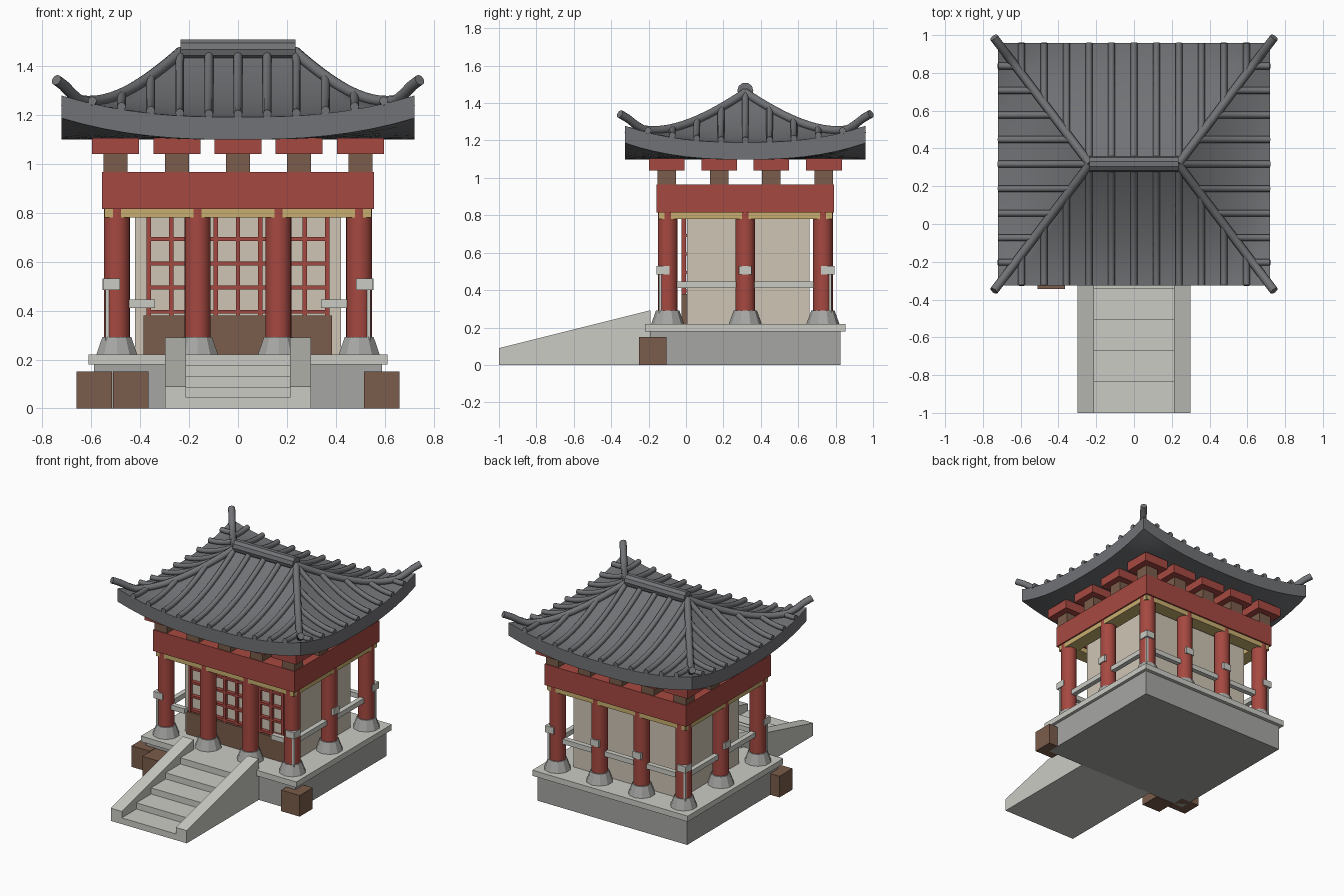
import bpy, bmesh, math
from mathutils import Vector

if "Cube" in bpy.data.objects:
    bpy.data.objects.remove(bpy.data.objects["Cube"])

CY = 0.317                      # centre line of the hall
CX, CD = 0.495, 0.415           # column offsets from that centre
HX, HY, RX = 0.72, 0.642, 0.233 # eave half sizes, ridge half length


def mat(name, r, g, b):
    m = bpy.data.materials.new(name)
    m.diffuse_color = (r, g, b, 1)
    m.use_nodes = True
    m.node_tree.nodes["Principled BSDF"].inputs["Base Color"].default_value = m.diffuse_color
    return m


RED = mat("red_paint", .38, .066, .052)
BROWN = mat("brown_wood", .195, .107, .069)
GOLD = mat("gold_trim", .58, .43, .16)
CREAM = mat("cream_wall", .62, .56, .46)
TILE = mat("roof_tile", .165, .17, .18)
STONE = mat("stone", .38, .38, .37)
PALE = mat("pale_stone", .6, .6, .56)


def add(name, bm, m, smooth=False):
    bmesh.ops.recalc_face_normals(bm, faces=bm.faces)
    me = bpy.data.meshes.new(name)
    bm.to_mesh(me)
    bm.free()
    o = bpy.data.objects.new(name, me)
    bpy.context.collection.objects.link(o)
    me.materials.append(m)
    if smooth:
        bpy.ops.object.select_all(action='DESELECT')
        o.select_set(True)
        bpy.context.view_layer.objects.active = o
        bpy.ops.object.shade_smooth_by_angle(angle=math.radians(35))
    return o


def box(name, m, x0, x1, y0, y1, z0, z1):
    bm = bmesh.new()
    bmesh.ops.create_cube(bm, size=1)
    for v in bm.verts:
        v.co = ((x0 + x1) / 2 + v.co.x * (x1 - x0),
                (y0 + y1) / 2 + v.co.y * (y1 - y0),
                (z0 + z1) / 2 + v.co.z * (z1 - z0))
    return add(name, bm, m)


def cbox(name, m, x, y, w, d, z0, z1):
    return box(name, m, x - w / 2, x + w / 2, y - d / 2, y + d / 2, z0, z1)


def cone(name, m, x, y, r0, r1, z0, z1, n, smooth=False):
    bm = bmesh.new()
    bmesh.ops.create_cone(bm, cap_ends=True, segments=n, radius1=r0, radius2=r1, depth=z1 - z0)
    bmesh.ops.translate(bm, verts=bm.verts, vec=(x, y, (z0 + z1) / 2))
    return add(name, bm, m, smooth)


def extrude_x(name, m, prof, x0, x1):
    bm = bmesh.new()
    f = bm.faces.new([bm.verts.new((x0, y, z)) for y, z in prof])
    r = bmesh.ops.extrude_face_region(bm, geom=[f])
    bmesh.ops.translate(bm, vec=(x1 - x0, 0, 0),
                        verts=[v for v in r["geom"] if isinstance(v, bmesh.types.BMVert)])
    return add(name, bm, m)


def tube(name, m, pts, r):
    c = bpy.data.curves.new(name, 'CURVE')
    c.dimensions = '3D'
    c.bevel_depth, c.bevel_resolution, c.use_fill_caps = r, 2, True
    s = c.splines.new('POLY')
    s.points.add(len(pts) - 1)
    for p, q in zip(s.points, pts):
        p.co = (*q, 1)
    o = bpy.data.objects.new(name, c)
    bpy.context.collection.objects.link(o)
    c.materials.append(m)


# Stone platform
cbox("platform", STONE, 0, CY, 1.176, 1.02, 0, .18)
cbox("platform_slab", PALE, 0, CY, 1.22, 1.07, .18, .22)

# Staircase with sloping side walls
steps = [(-.19, 0), (-1, 0)]
for i in range(5):
    y = -1 + i * .164
    steps += [(y, .044 * (i + 1)), (y + .164 if i < 4 else -.19, .044 * (i + 1))]
extrude_x("stair_steps", PALE, steps, -.212, .212)
for sx in (-1, 1):
    extrude_x("stair_cheek", PALE, [(-1, 0), (-1, .09), (-.2, .29), (-.19, .29), (-.19, 0)],
              sx * .212, sx * .298)

# Wooden crates beside the stairs
for x, y in ((-.587, -.178), (-.438, -.27), (.587, -.178)):
    cbox("crate", BROWN, x, y, .146, .146, 0, .15)

# Columns on faceted stone feet
cols = [(x, CY + sy * CD) for x in (-CX, -CX / 3, CX / 3, CX) for sy in (-1, 1)]
cols += [(-CX, CY), (CX, CY)]
for x, y in cols:
    cone("column_foot", STONE, x, y, .088, .062, .22, .292, 10)
    cone("column", RED, x, y, .053, .053, .28, .83, 24, True)

# Room walls, lower door panel and window lattice
box("room_walls", CREAM, -.42, .42, .005, .66, .22, .83)
box("door_panel", BROWN, -.385, .383, -.025, .012, .22, .38)
for i in range(-4, 5):
    cbox("lattice_upright", RED, i * .091, -.012, .018, .022, .38, .82)
for i in range(5):
    z = .395 + i * .099
    box("lattice_bar", RED, -.373, .373, -.022, .006, z - .008, z + .008)

# Gold trim and red ring beams
for s in (-1, 1):
    y = CY + s * CD
    cbox("gold_trim_long", GOLD, 0, y, 1.08, .1, .78, .816)
    cbox("gold_trim_side", GOLD, s * CX, CY, .1, .92, .78, .816)
    cbox("beam_long", RED, 0, y, .88, .12, .815, .965)
    cbox("beam_side", RED, s * CX, CY, .12, .95, .815, .965)

# Brackets under the eaves
spots = [(x * .25, CY + s * .42) for x in (-2, -1, 0, 1, 2) for s in (-1, 1)]
spots += [(s * .5, CY + t * .139) for s in (-1, 1) for t in (-1, 1)]
for x, y in spots:
    cbox("bracket_block", BROWN, x, y, .098, .098, .96, 1.04)
    cbox("bracket_cap", RED, x, y, .192, .192, 1.04, 1.105)

# Railings, clamps and corner rods
for s in (-1, 1):
    cbox("side_rail", PALE, s * CX, CY, .035, CD * 2, .41, .445)
    cbox("front_rail_stub", PALE, s * .4, CY - CD, .12, .035, .41, .445)
    cbox("side_clamp", PALE, s * .518, CY, .07, .066, .483, .53)
    cbox("back_clamp", PALE, s * CX / 3, CY + CD + .023, .066, .07, .483, .53)
    for t in (-1, 1):
        cbox("corner_clamp", PALE, s * .517, CY + t * (CD + .025), .068, .072, .483, .53)
        cbox("corner_rod", PALE, s * .534, CY + t * (CD + .04), .014, .014, .27, .49)
cbox("back_rail", PALE, 0, CY + CD, CX * 2, .035, .41, .445)


# Curved hipped roof: s runs along an eave, t climbs from eave to ridge
def lift(s, t):
    return .088 * abs(s) ** 2.5 * (1 - max(t, 0)) ** 4


def roof_z(s, t):
    return 1.19 + .255 * max(t, 0) ** 1.7 + lift(s, t)


def half(t):
    return HX - (HX - RX) * t, max(HY * (1 - t), .004)


def ring(bm, t, zf):
    hx, hy = half(t)
    n, out = 16, []
    for side in range(4):
        for i in range(n):
            s = -1 + 2 * i / n
            x, y = ((s * hx, -hy), (hx, s * hy), (-s * hx, hy), (-hx, -s * hy))[side]
            out.append(bm.verts.new((x, CY + y, zf(s, t))))
    return out


bm = bmesh.new()
under = lambda s, t: 1.098 + lift(s, t)
rings = [ring(bm, t, under) for t in (.6, .4, .25, .12, 0)]
rings += [ring(bm, i / 12, roof_z) for i in range(13)]
for a, b in zip(rings, rings[1:]):
    for i in range(len(a)):
        j = (i + 1) % len(a)
        bm.faces.new((a[i], a[j], b[j], b[i]))
bm.faces.new(rings[0])
bm.faces.new(rings[-1])
add("roof", bm, TILE, True)

# Tile ribs on the four slopes
for k in range(-5, 6):
    a = k * .119
    te = min(1, (HX - abs(a)) / (HX - RX))
    for sy in (-1, 1):
        pts = []
        for i in range(11):
            t = te * i / 10
            hx, hy = half(t)
            pts.append((a, CY + sy * hy, roof_z(a / hx, t) + .012))
        tube("tile_rib", TILE, pts, .018)
for k in range(-4, 5):
    a = k * .13
    te = 1 - abs(a) / HY
    for sx in (-1, 1):
        pts = []
        for i in range(11):
            t = te * i / 10
            hx, hy = half(t)
            pts.append((sx * hx, CY + a, roof_z(min(1, abs(a) / hy), t) + .012))
        tube("tile_rib", TILE, pts, .018)

# Hip ridges ending in upturned tips
for sx in (-1, 1):
    for sy in (-1, 1):
        pts = []
        for i in range(17):
            t = 1 - i * 1.045 / 16
            pts.append((sx * (HX - (HX - RX) * t), CY + sy * HY * (1 - t),
                        roof_z(1, t) + .012 + .04 * max(0, 1 - max(t, -.05) / .15)))
        tube("hip_ridge", TILE, pts, .023)

# Main ridge
extrude_x("main_ridge", TILE, [(CY + .043 * math.cos(math.pi * i / 5), 1.467 + .043 * math.sin(math.pi * i / 5))
                               for i in range(10)], -.235, .235)
